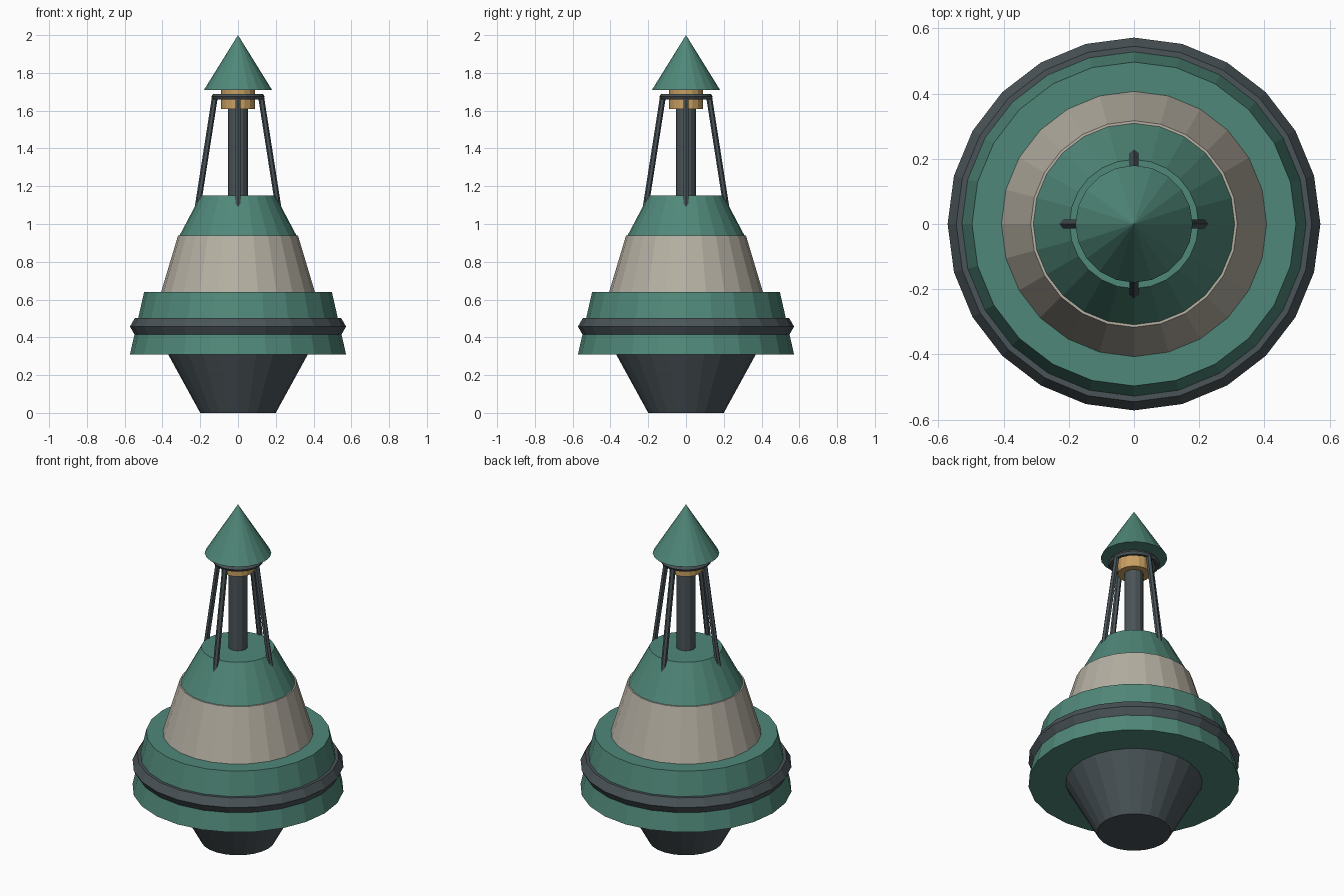
import bpy, math
from mathutils import Vector

cube = bpy.data.objects.get("Cube")
if cube:
    bpy.data.objects.remove(cube, do_unlink=True)


def material(name, rgb):
    m = bpy.data.materials.new(name)
    m.use_nodes = True
    m.diffuse_color = (*rgb, 1)
    m.node_tree.nodes["Principled BSDF"].inputs["Base Color"].default_value = (*rgb, 1)
    return m


GREEN = material("sea green paint", (0.08, 0.245, 0.19))
BEIGE = material("warm beige paint", (0.47, 0.435, 0.365))
STEEL = material("dark steel", (0.068, 0.088, 0.097))
AMBER = material("amber glass", (0.58, 0.35, 0.12))


def finish(name, mat):
    ob = bpy.context.object
    ob.name = ob.data.name = name
    ob.data.materials.append(mat)
    return ob


def frustum(name, mat, z0, r0, z1, r1, sides=24):
    """Capped round section standing between two heights."""
    bpy.ops.mesh.primitive_cone_add(vertices=sides, radius1=r0, radius2=r1,
                                    depth=z1 - z0, location=(0, 0, (z0 + z1) / 2))
    return finish(name, mat)


def ring(name, mat, z, major, minor, sides, section):
    bpy.ops.mesh.primitive_torus_add(major_radius=major, minor_radius=minor,
                                     major_segments=sides, minor_segments=section,
                                     location=(0, 0, z))
    return finish(name, mat)


def strut(name, mat, a, b, radius):
    """Six-sided rod from a to b."""
    a, b = Vector(a), Vector(b)
    d = b - a
    bpy.ops.mesh.primitive_cylinder_add(vertices=6, radius=radius, depth=d.length,
                                        location=(a + b) / 2)
    ob = finish(name, mat)
    ob.rotation_euler = (0, math.atan2(math.hypot(d.x, d.y), d.z), math.atan2(d.y, d.x))
    # turn a corner of the section outwards
    for v in ob.data.vertices:
        v.co.x, v.co.y = -v.co.y, v.co.x
    return ob


# Float body
frustum("counterweight", STEEL, 0, 0.2, 0.31, 0.37)
frustum("float_hull", GREEN, 0.31, 0.572, 0.64, 0.497)
ring("fender_ring", STEEL, 0.457, 0.519, 0.053, 24, 6)

# Tower
frustum("tower_band", BEIGE, 0.64, 0.407, 0.94, 0.317)
frustum("tower_top", GREEN, 0.94, 0.309, 1.15, 0.198)

# Mast, lantern and topmark
frustum("mast", STEEL, 1.14, 0.052, 1.63, 0.052, 12)
frustum("lantern", AMBER, 1.61, 0.09, 1.712, 0.09, 16)
frustum("topmark_cone", GREEN, 1.71, 0.18, 2.0, 0, 20)

# Cage around the mast
ring("cage_ring", STEEL, 1.674, 0.125, 0.016, 20, 6)
for i, side in enumerate(("left", "back", "right", "front")):
    c, s = round(math.cos(i * math.pi / 2)), round(math.sin(i * math.pi / 2))
    strut("cage_leg_" + side, STEEL, (0.215 * c, 0.215 * s, 1.08),
          (0.122 * c, 0.122 * s, 1.675), 0.0155)
